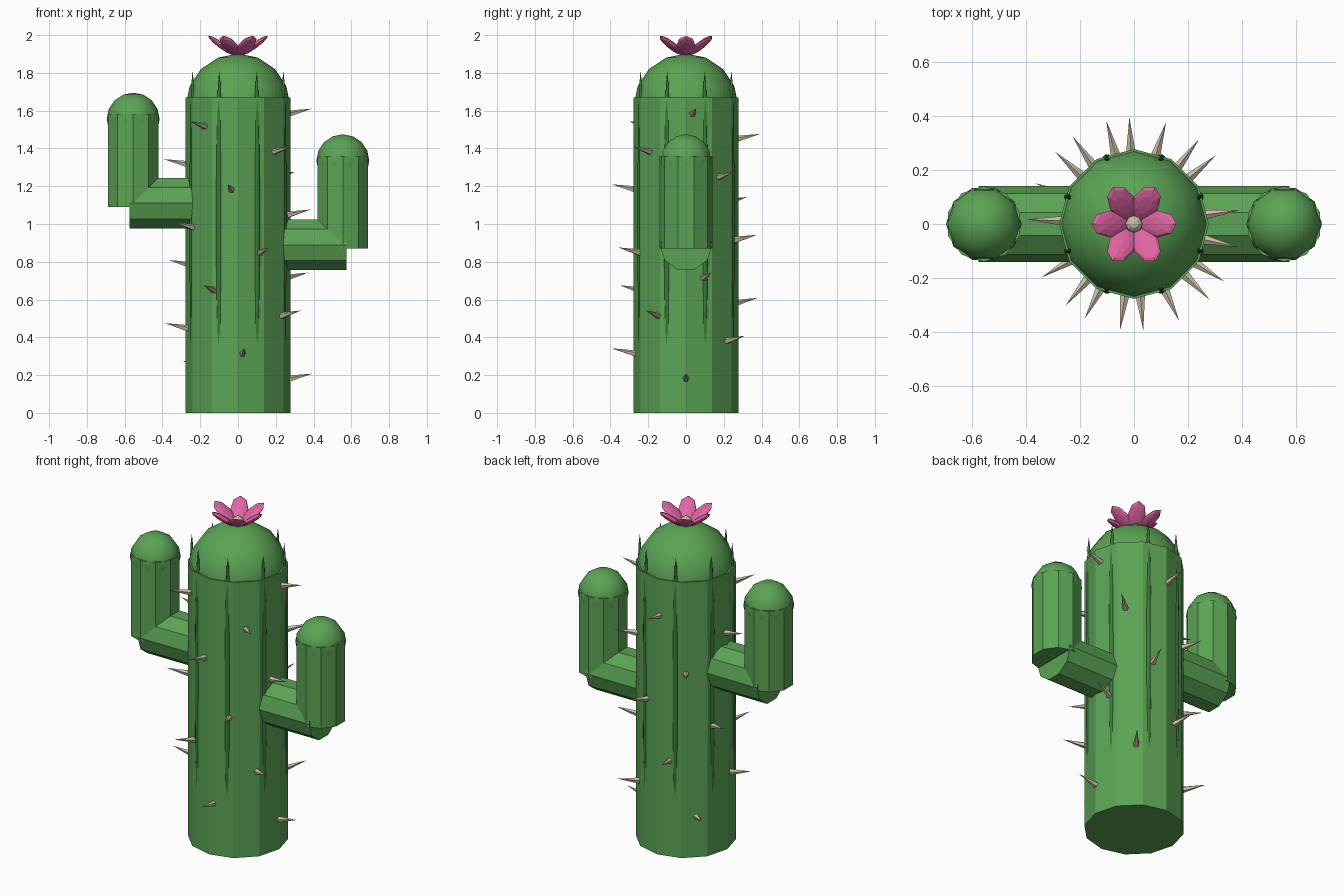
import bpy
import math
from mathutils import Vector

cube = bpy.data.objects.get("Cube")
if cube:
    bpy.data.objects.remove(cube, do_unlink=True)


def make_material(name, color):
    mat = bpy.data.materials.new(name)
    mat.use_nodes = True
    mat.diffuse_color = (*color, 1)
    bsdf = next(n for n in mat.node_tree.nodes if n.type == 'BSDF_PRINCIPLED')
    bsdf.inputs["Base Color"].default_value = (*color, 1)
    bsdf.inputs["Roughness"].default_value = 0.8
    return mat


GREEN = make_material("cactus green", (0.105, 0.37, 0.09))
DARK = make_material("rib dark green", (0.045, 0.19, 0.04))
PINK = make_material("petal pink", (0.76, 0.13, 0.37))
CREAM = make_material("spine cream", (0.60, 0.53, 0.39))


def finish(name, mat, smooth=False):
    obj = bpy.context.object
    obj.name = name
    obj.data.materials.append(mat)
    if smooth:
        bpy.ops.object.shade_smooth()
    return obj


def cylinder(name, sides, radius, start, end, mat):
    start, end = Vector(start), Vector(end)
    axis = end - start
    turn = (0, math.pi / 2, 0) if abs(axis.x) > abs(axis.z) else (0, 0, 0)
    bpy.ops.mesh.primitive_cylinder_add(
        vertices=sides, radius=radius, depth=axis.length,
        location=(start + end) / 2, rotation=turn)
    return finish(name, mat)


def ball(name, segments, rings, location, scale, mat, rotation=(0, 0, 0), smooth=True):
    bpy.ops.mesh.primitive_uv_sphere_add(
        segments=segments, ring_count=rings, radius=1,
        location=location, rotation=rotation)
    bpy.context.object.scale = scale
    return finish(name, mat, smooth)


# Trunk with its rounded top
cylinder("trunk", 12, 0.277, (0, 0, 0), (0, 0, 1.67), GREEN)
ball("trunk_dome", 12, 8, (0, 0, 1.625), (0.277, 0.277, 0.277), GREEN)

# Slim ribs, barely standing out from the trunk
for i in range(8):
    a = math.radians(22.5 + 45 * i)
    ball(f"rib_{i + 1}", 8, 8, (0.26 * math.cos(a), 0.26 * math.sin(a), 1.01),
         (0.018, 0.018, 0.8), DARK, (0, 0, a))

# Arms: a horizontal branch, an upright and a rounded tip
for name, side, z in (("left", 1, 0.89), ("right", -1, 1.11)):
    cylinder(f"{name}_arm_branch", 10, 0.14,
             (side * 0.15, 0, z), (side * 0.575, 0, z), GREEN)
    cylinder(f"{name}_arm_upright", 10, 0.14,
             (side * 0.555, 0, z - 0.02), (side * 0.555, 0, z + 0.47), GREEN)
    ball(f"{name}_arm_dome", 10, 8, (side * 0.555, 0, z + 0.445),
         (0.14, 0.14, 0.14), GREEN).rotation_euler.z = math.pi / 2

# Spines winding up the trunk
for i in range(22):
    a = math.radians(137.5 * i)
    z = 0.18 + 0.0668 * i
    out = Vector((math.cos(a), math.sin(a), 0))
    base = out * 0.27 + Vector((0, 0, z))
    tip = out * 0.395 + Vector((0, 0, z + 0.028))
    axis = tip - base
    bpy.ops.mesh.primitive_cone_add(
        vertices=5, radius1=0.018, radius2=0, depth=axis.length,
        location=(base + tip) / 2,
        rotation=axis.to_track_quat('Z', 'Y').to_euler())
    finish(f"spine_{i + 1}", CREAM)

# Flower on top
for i in range(6):
    a = math.radians(60 * i)
    ball(f"petal_{i + 1}", 8, 6, (0.088 * math.cos(a), 0.088 * math.sin(a), 1.945),
         (0.086, 0.05, 0.016), PINK, (0, math.radians(-36), a), smooth=False)
ball("flower_centre", 8, 6, (0, 0, 1.915), (0.032, 0.032, 0.03), CREAM, smooth=False)
